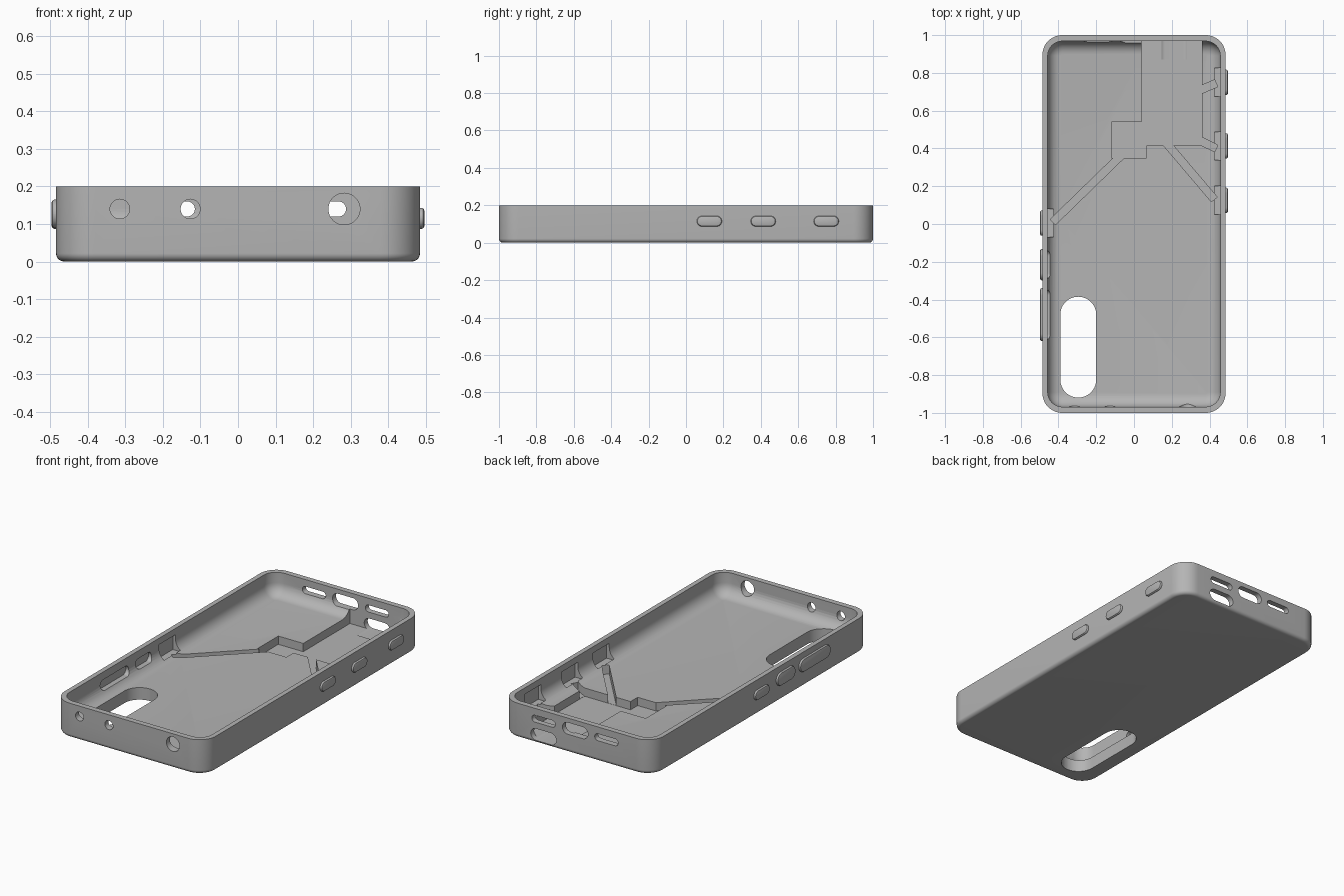
import bpy, bmesh, math
from mathutils import Matrix, Vector

if "Cube" in bpy.data.objects:
    bpy.data.objects.remove(bpy.data.objects["Cube"])

grey = bpy.data.materials.new("matte grey")
grey.use_nodes = True
COLOUR = (0.46, 0.46, 0.46, 1)
grey.diffuse_color = COLOUR
grey.node_tree.nodes["Principled BSDF"].inputs["Base Color"].default_value = COLOUR

# Local outline axes and extrusion axis for each direction
UP = Matrix.Identity(3)
ALONG_X = Matrix(((0, 0, 1), (1, 0, 0), (0, 1, 0)))
ALONG_Y = Matrix(((1, 0, 0), (0, 0, 1), (0, 1, 0)))


def outline(hw, hh, r, steps=12):
    """Rounded rectangle, capsule, circle or plain rectangle."""
    if r <= 0:
        return [(hw, hh), (-hw, hh), (-hw, -hh), (hw, -hh)]
    pts = []
    for q, (sx, sy) in enumerate(((1, 1), (-1, 1), (-1, -1), (1, -1))):
        for i in range(steps + 1):
            a = math.pi / 2 * (q + i / steps)
            p = (sx * (hw - r) + r * math.cos(a), sy * (hh - r) + r * math.sin(a))
            if not pts or math.dist(p, pts[-1]) > 1e-5:
                pts.append(p)
    if math.dist(pts[0], pts[-1]) < 1e-5:
        pts.pop()
    return pts


def loft(name, hw, hh, r, rings, centre=(0, 0, 0), axes=UP, spin=0):
    """Stack the outline through rings of (inset, height) and cap the ends."""
    bm = bmesh.new()
    place = axes @ Matrix.Rotation(spin, 3, 'Z')
    loops = []
    for inset, h in rings:
        pts = outline(hw - inset, hh - inset, r - inset if r else 0)
        loops.append([bm.verts.new(place @ Vector((u, v, h)) + Vector(centre))
                      for u, v in pts])
    for a, b in zip(loops, loops[1:]):
        for i in range(len(a)):
            j = (i + 1) % len(a)
            bm.faces.new((a[i], a[j], b[j], b[i]))
    bm.faces.new(loops[0])
    bm.faces.new(loops[-1])
    bmesh.ops.recalc_face_normals(bm, faces=bm.faces)
    mesh = bpy.data.meshes.new(name)
    bm.to_mesh(mesh)
    bm.free()
    mesh.materials.append(grey)
    ob = bpy.data.objects.new(name, mesh)
    bpy.context.collection.objects.link(ob)
    return ob


def rounded_base(radius, bottom, top, steps=8):
    """Rings whose lower edge is a quarter round."""
    arc = [(radius * (1 - math.sin(t)), bottom + radius * (1 - math.cos(t)))
           for t in (math.pi / 2 * i / steps for i in range(steps + 1))]
    return arc + [(0, top)]


def smooth(ob):
    bpy.ops.object.select_all(action='DESELECT')
    ob.select_set(True)
    bpy.context.view_layer.objects.active = ob
    bpy.ops.object.shade_smooth_by_angle(angle=math.radians(30))


def cut(*args, **kw):
    """Subtract a lofted shape from the case."""
    cutter = loft("cutter", *args, **kw)
    cutter.hide_render = True
    mod = case.modifiers.new("cut", 'BOOLEAN')
    mod.operation = 'DIFFERENCE'
    mod.solver = 'EXACT'
    mod.object = cutter
    bpy.context.view_layer.objects.active = case
    bpy.ops.object.modifier_apply(modifier=mod.name)
    bpy.data.objects.remove(cutter)


FLOOR, RECESS, TOP = 0.07, 0.022, 0.2

# Shell with a filleted cavity
case = loft("case_shell", 0.485, 1, 0.105, rounded_base(0.022, 0, TOP))
cut(0.457, 0.968, 0.078, rounded_base(0.07, FLOOR, 0.3))

# Stepped recess in the floor
for x0, x1, y0, y1 in ((0.04, 0.36, 0.415, 0.968), (-0.12, 0.065, 0.35, 0.54)):
    cut((x1 - x0) / 2, (y1 - y0) / 2, 0, [(0, RECESS), (0, 0.16)],
        centre=((x0 + x1) / 2, (y0 + y1) / 2, 0))

# Wire channels running from the recess to the side pockets
for a, b in (((-0.06, 0.37), (-0.43, 0.01)), ((0.17, 0.43), (0.425, 0.13)),
             ((0.34, 0.447), (0.435, 0.4)), ((0.34, 0.705), (0.435, 0.745))):
    d = Vector(b) - Vector(a)
    mid = (Vector(a) + Vector(b)) / 2
    cut(d.length / 2, 0.02, 0, [(0, RECESS + 0.001), (0, 0.13)],
        centre=(mid.x, mid.y, 0), spin=math.atan2(d.y, d.x))

# Capsule window through the floor
cut(0.095, 0.267, 0.0949, [(0, -0.1), (0, 0.15)], centre=(-0.295, -0.652, 0))

# Round holes in the front wall
for x, r in ((-0.315, 0.026), (-0.127, 0.026), (0.283, 0.042)):
    cut(r, r, r * 0.999, [(0, -1.1), (0, -0.87)], centre=(x, 0, 0.14), axes=ALONG_Y)

# Slots in the back wall
for x, z, hw, r in ((0.213, 0.14, 0.075, 0.02), (0.01, 0.14, 0.082, 0.034),
                    (-0.19, 0.14, 0.075, 0.02), (0.213, 0.05, 0.082, 0.034)):
    cut(hw, r, r * 0.999, [(0, 0.87), (0, 1.1)], centre=(x, 0, z), axes=ALONG_Y)

# Side buttons: side, y, z, half length, half height, square pocket behind
BUTTONS = ((1, 0.75, 0.115, 0.067, 0.028, True),
           (1, 0.413, 0.115, 0.067, 0.028, True),
           (1, 0.125, 0.115, 0.067, 0.028, True),
           (-1, 0.005, 0.115, 0.067, 0.028, True),
           (-1, -0.215, 0.127, 0.083, 0.038, False),
           (-1, -0.48, 0.127, 0.14, 0.038, False))
for side, y, z, hl, hh, pocket in BUTTONS:
    span = [(0, side * 0.425), (0, side * 0.474)]
    if pocket:
        cut(0.075, 0.045, 0, span, centre=(0, y, 0.118), axes=ALONG_X)
    else:
        cut(hl - 0.01, hh - 0.01, hh - 0.011, span, centre=(0, y, z), axes=ALONG_X)
    button = loft("side_button", hl, hh, hh * 0.999,
                  [(0, side * 0.478), (0, side * 0.49),
                   (0.003, side * 0.495), (0.008, side * 0.497)],
                  centre=(0, y, z), axes=ALONG_X)
    smooth(button)
smooth(case)
